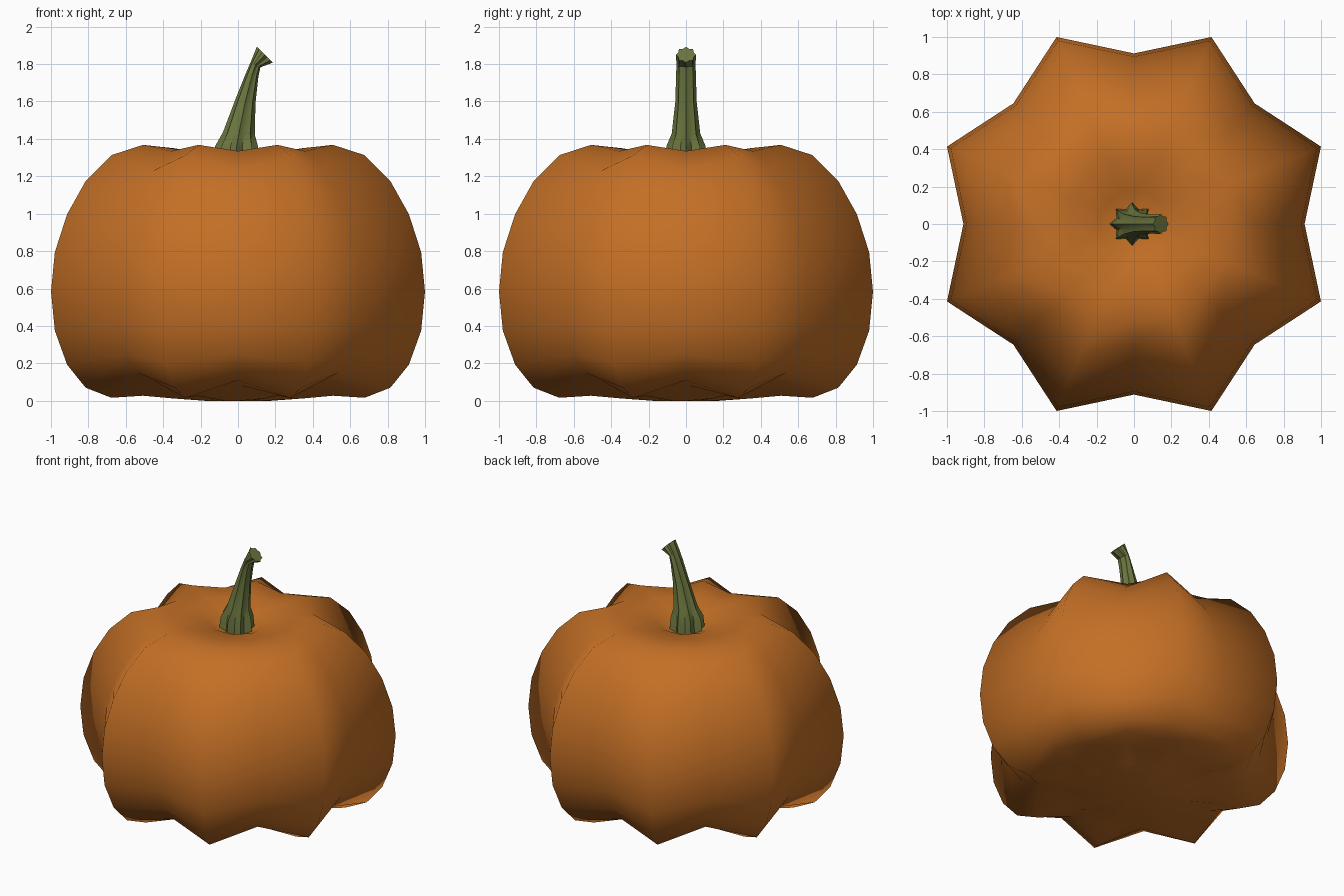
import bpy, bmesh, math

if "Cube" in bpy.data.objects:
    bpy.data.objects.remove(bpy.data.objects["Cube"])

def material(name, rgb):
    m = bpy.data.materials.new(name)
    m.diffuse_color = (*rgb, 1)
    m.use_nodes = True
    m.node_tree.nodes["Principled BSDF"].inputs["Base Color"].default_value = m.diffuse_color
    return m

def skin(name, rings, mat, start=None, end=None, angle=180):
    """Bridge equal-size closed rings; close ends with a centre point or an n-gon."""
    bm = bmesh.new()
    rows = [[bm.verts.new(p) for p in ring] for ring in rings]
    n = len(rows[0])
    for a, b in zip(rows, rows[1:]):
        for i in range(n):
            j = (i + 1) % n
            bm.faces.new((a[i], a[j], b[j], b[i]))
    for row, centre in ((rows[0], start), (rows[-1], end)):
        if centre:
            c = bm.verts.new(centre)
            for i in range(n):
                bm.faces.new((row[i], row[(i + 1) % n], c))
    bmesh.ops.recalc_face_normals(bm, faces=bm.faces[:])
    me = bpy.data.meshes.new(name)
    bm.to_mesh(me)
    bm.free()
    ob = bpy.data.objects.new(name, me)
    bpy.context.collection.objects.link(ob)
    me.materials.append(mat)
    bpy.ops.object.select_all(action='DESELECT')
    ob.select_set(True)
    bpy.context.view_layer.objects.active = ob
    bpy.ops.object.shade_smooth_by_angle(angle=math.radians(angle))
    return ob

orange = material("pumpkin_orange", (0.55, 0.16, 0.019))
green = material("stem_green", (0.15, 0.185, 0.05))

# Pumpkin body: ridge radius, ridge height, groove radius, groove height
profile = [
    (.178, .0, .178, .0), (.37, .012, .35, .04), (.55, .027, .507, .085),
    (.733, .016, .645, .11), (.882, .07, .758, .15), (.989, .193, .843, .252),
    (1.06, .375, .895, .403), (1.082, .584, .912, .584), (1.06, .794, .895, .762),
    (.989, .997, .843, .933), (.882, 1.174, .758, 1.091), (.733, 1.313, .645, 1.229),
    (.55, 1.368, .507, 1.335), (.37, 1.35, .35, 1.335), (.19, 1.31, .18, 1.31),
]
body = []
for rp, zp, rv, zv in profile:
    ring = []
    for i in range(16):
        a = i * math.pi / 8
        r, z = (rp, zp) if i % 2 else (rv, zv)
        ring.append((r * math.cos(a), r * math.sin(a), z))
    body.append(ring)
skin("pumpkin_body", body, orange, (0, 0, 0), (0, 0, 1.22))

# Ribbed stem: centre x, z, tilt, half width in x, half width in y, groove ratio
path = [
    (-.01, 1.25, 0, .125, .118, .72), (-.008, 1.36, 0, .115, .105, .72),
    (.005, 1.43, 5, .085, .076, .8), (.039, 1.6, 8, .055, .057, .82),
    (.075, 1.74, 15, .035, .053, .82), (.095, 1.8, 35, .03, .051, .82),
    (.143, 1.85, 45, .06, .054, .8),
]
stem = []
for x, z, tilt, rx, ry, groove in path:
    t = math.radians(tilt)
    ring = []
    for i in range(16):
        a = i * math.pi / 8
        k = groove if i % 2 else 1
        u = k * rx * math.cos(a)
        ring.append((x + u * math.cos(t), k * ry * math.sin(a), z - u * math.sin(t)))
    stem.append(ring)
skin("stem", stem, green, (-.01, 0, 1.25), (.143, 0, 1.85), 35)
